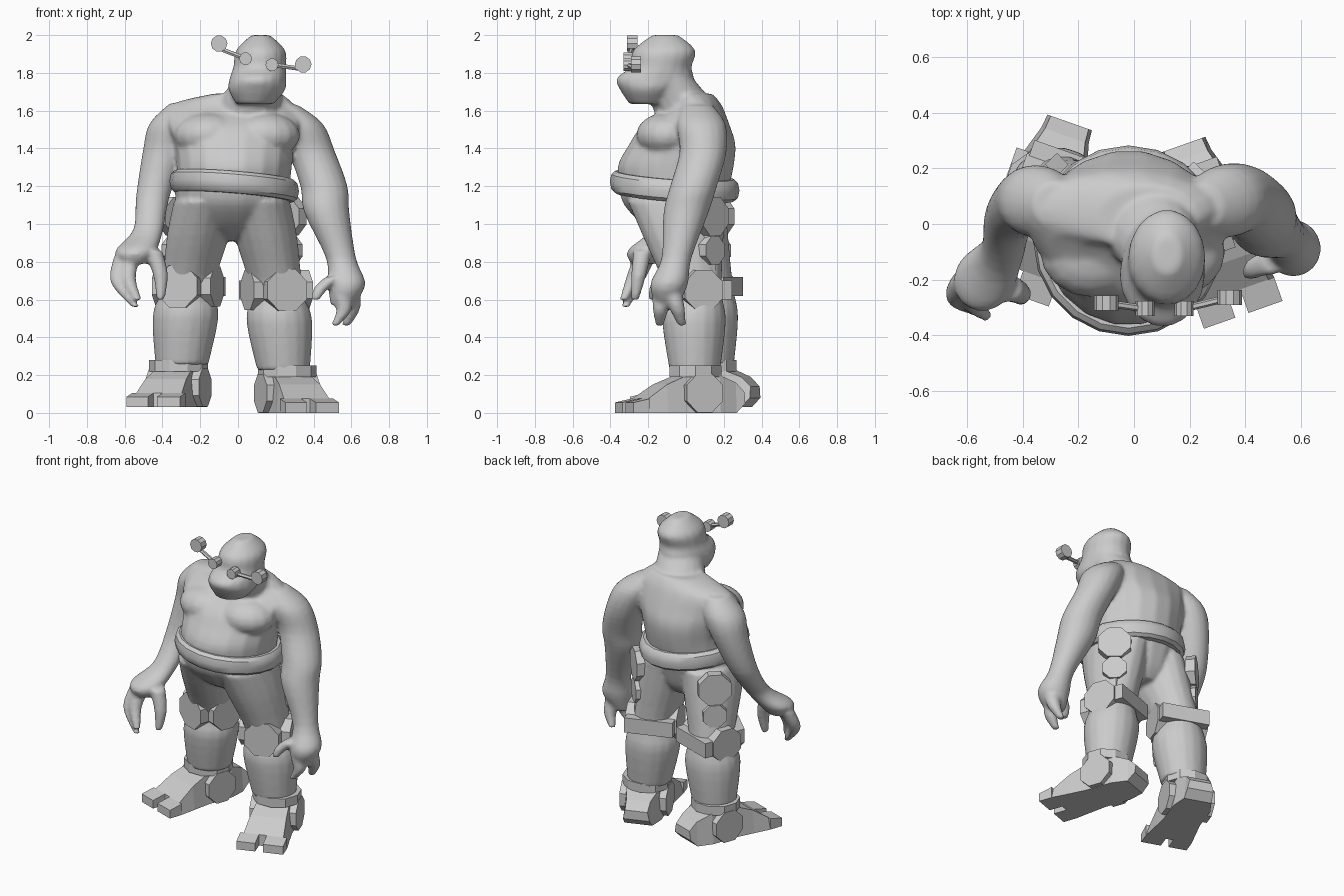
import bpy, bmesh, math
from mathutils import Matrix, Vector

cube = bpy.data.objects.get("Cube")
if cube:
    bpy.data.objects.remove(cube)

colour = (0.6, 0.6, 0.6, 1)
grey = bpy.data.materials.new("plain grey")
grey.use_nodes = True
grey.diffuse_color = colour
grey.node_tree.nodes["Principled BSDF"].inputs["Base Color"].default_value = colour


def finish(bm, name, organic=False):
    bmesh.ops.recalc_face_normals(bm, faces=bm.faces)
    mesh = bpy.data.meshes.new(name)
    bm.to_mesh(mesh)
    bm.free()
    mesh.materials.append(grey)
    part = bpy.data.objects.new(name, mesh)
    bpy.context.collection.objects.link(part)
    if organic:
        # weld overlapping volumes into one skin and relax it
        remesh = part.modifiers.new("weld", 'REMESH')
        remesh.mode = 'VOXEL'
        remesh.voxel_size = 0.012
        remesh.use_smooth_shade = True
        relax = part.modifiers.new("relax", 'SMOOTH')
        relax.factor = 0.5
        relax.iterations = 6
    return part


def skin(bm, rings):
    """Bridge rings of points and cap both ends."""
    loops = [[bm.verts.new(point) for point in ring] for ring in rings]
    for lower, upper in zip(loops, loops[1:]):
        for i in range(len(lower)):
            bm.faces.new((lower[i - 1], lower[i], upper[i], upper[i - 1]))
    bm.faces.new(loops[0])
    bm.faces.new(loops[-1])


def smooth_steps(sections, steps=4):
    """Pass a smooth curve through a few sections."""
    keys = [Vector(section) for section in sections]
    keys = [keys[0]] + keys + [keys[-1]]
    result = []
    for before, start, end, after in zip(keys, keys[1:], keys[2:], keys[3:]):
        for i in range(steps):
            t = i / steps
            bend = (end - before) * (1 - t) - (after - start) * t
            blend = t * t * (3 - 2 * t)
            result.append(start.lerp(end, blend) + bend * (t * (1 - t) / 2))
    return result + [keys[-1]]


def loft(bm, sections, sides=18):
    """Sections are x, y, z, x radius, y radius."""
    angles = [math.tau * i / sides for i in range(sides)]
    skin(bm, [[(x + rx * math.cos(a), y + ry * math.sin(a), z) for a in angles]
              for x, y, z, rx, ry in sections])


def limb(bm, sections):
    """Smooth round limb; sections are x, y, z, radius."""
    loft(bm, [(*s, s[-1]) for s in smooth_steps(sections)])


def ball(bm, centre, radii):
    matrix = Matrix.Translation(centre) @ Matrix.Diagonal((*radii, 1))
    bmesh.ops.create_uvsphere(bm, u_segments=16, v_segments=10, radius=1, matrix=matrix)


def box(bm, centre, size):
    matrix = Matrix.Translation(centre) @ Matrix.Diagonal((*size, 1))
    bmesh.ops.create_cube(bm, size=1, matrix=matrix)


def rod(bm, start, end, radius, sides=8):
    start, end = Vector(start), Vector(end)
    axis = end - start
    matrix = (Matrix.Translation(start.lerp(end, 0.5))
              @ axis.to_track_quat('Z', 'Y').to_matrix().to_4x4()
              @ Matrix.Rotation(math.pi / sides, 4, 'Z'))
    bmesh.ops.create_cone(bm, cap_ends=True, segments=sides, radius1=radius,
                          radius2=radius, depth=axis.length, matrix=matrix)


# Torso and chest
body = bmesh.new()
loft(body, smooth_steps([(-.03, -.06, 1.15, .3, .28), (-.02, -.055, 1.3, .305, .31),
                         (-.02, -.02, 1.42, .32, .285), (-.02, 0, 1.52, .36, .235),
                         (-.03, .05, 1.63, .33, .14), (.05, .02, 1.69, .18, .12)]))
for x in (-.15, .14):
    ball(body, (x, -.1, 1.47), (.19, .165, .12))

# Neck and head
limb(body, [(.05, .02, 1.56, .18), (.07, -.03, 1.66, .16), (.12, -.11, 1.8, .125)])
loft(body, smooth_steps([(.09, -.2, 1.635, .1, .1), (.1, -.19, 1.71, .15, .16),
                         (.105, -.165, 1.77, .15, .205), (.115, -.135, 1.83, .14, .165),
                         (.12, -.115, 1.92, .13, .165), (.12, -.11, 2, .05, .07)]))

# Arms, from shoulder to knuckles
limb(body, [(.24, .06, 1.63, .08), (.32, .08, 1.53, .13), (.39, .09, 1.38, .125),
            (.455, .04, 1.2, .125), (.47, 0, 1.06, .12), (.545, -.05, .82, .08),
            (.575, -.09, .68, .1), (.55, -.1, .57, .06)])
limb(body, [(-.28, .07, 1.64, .08), (-.34, .08, 1.53, .13), (-.39, .08, 1.38, .115),
            (-.45, .02, 1.15, .09), (-.475, -.1, .97, .08), (-.54, -.2, .86, .11),
            (-.55, -.22, .79, .07)])

# Fingers and thumbs, bowed outwards
for base, tip, bow in (((.55, -.13, .62), (.51, -.14, .46), .03),
                       ((.6, -.07, .63), (.57, -.02, .46), .02),
                       ((.51, -.13, .72), (.41, -.18, .6), -.02),
                       ((-.61, -.21, .82), (-.54, -.32, .56), -.06),
                       ((-.57, -.23, .82), (-.53, -.33, .6), -.03),
                       ((-.45, -.23, .86), (-.41, -.27, .6), .02)):
    middle = Vector(base).lerp(tip, 0.5) + Vector((bow, 0, 0))
    limb(body, [(*base, .05), (*middle, .04), (*tip, .022)])
finish(body, "upper_body", True)

# Hips
trousers = bmesh.new()
loft(trousers, smooth_steps([(-.03, -.06, 1.2, .31, .3), (-.03, -.06, 1.1, .29, .27),
                             (-.03, -.02, .98, .22, .19), (-.03, .02, .91, .1, .1)]))

# Belt, slanting down towards the left and the back
bm = bmesh.new()
loft(bm, [(-.02, -.06, z, r, r) for z, r in
          ((-.058, .315), (-.04, .335), (0, .343), (.04, .335), (.058, .315))], 20)
for v in bm.verts:
    v.co.z += 1.195 - .08 * v.co.x - .07 * v.co.y
belt = finish(bm, "belt")
bpy.context.view_layer.objects.active = belt
belt.select_set(True)
bpy.ops.object.shade_smooth_by_angle(angle=math.radians(35))
belt.select_set(False)


def shoe(name, place):
    bm = bmesh.new()
    # heel to instep: distance ahead, half width, bottom, top
    skin(bm, [[(-w, -ahead, low), (w, -ahead, low),
               (w * .85, -ahead, top), (-w * .85, -ahead, top)]
              for ahead, w, low, top in ((-.25, .085, .05, .11), (-.2, .09, 0, .16),
                                         (-.1, .12, 0, .2), (.08, .12, 0, .2),
                                         (.2, .135, 0, .15), (.31, .15, 0, .075))])
    # two broad toes
    for inner, outer in ((-.03, -.15), (.02, .15)):
        skin(bm, [[(inner, y, 0), (outer, y, 0), (outer, y, top), (inner, y, top)]
                  for y, top in ((-.31, .075), (-.4, .055))])
    # ankle guard
    rod(bm, (-.15, 0, .105), (.15, 0, .105), .11)
    bm.transform(place)
    finish(bm, name)


def knee_guard(name, place):
    bm = bmesh.new()
    rod(bm, (-.165, 0, 0), (.165, 0, 0), .115)
    # front pad and back strap
    rod(bm, (0, -.17, 0), (0, 0, 0), .12)
    box(bm, (0, .08, 0), (.31, .16, .1))
    bm.transform(place)
    finish(bm, name)


def thigh_plates(name, thigh, outward):
    bm = bmesh.new()
    for height, radius in ((1.04, .11), (.86, .08)):
        outside = Vector((*thigh.xy, height)) + outward * .19
        rod(bm, outside - outward * .06, outside, radius)
    # strap joining the plates down to the knee
    strap = thigh + outward * .14
    rod(bm, (*strap.xy, .7), (*strap.xy, 1.08), .045, 6)
    finish(bm, name)


# Legs with their shoes, cuffs, guards and plates
for side, sign, hip, knee, ankle in (
        ("left", 1, (.11, -.05, 1.12), (.205, .04, .65), (.26, .05, 0)),
        ("right", -1, (-.175, -.05, 1.12), (-.265, .1, .67), (-.315, .13, .03))):
    hip, knee, ankle = Vector(hip), Vector(knee), Vector(ankle)
    thigh = hip.lerp(knee, 0.4)
    calf = knee.lerp(ankle, 0.25)
    shin = knee.lerp(ankle, 0.65)
    loft(trousers, smooth_steps([(*hip, .165, .26), (*thigh, .165, .215), (*knee, .14, .15),
                                 (*calf, .175, .17), (*shin, .14, .135)]))

    turn = Matrix.Rotation(.34 * sign, 4, 'Z')
    shoe(side + "_shoe", Matrix.Translation(ankle) @ turn)
    knee_guard(side + "_knee_guard", Matrix.Translation(knee) @ turn)
    outward = Vector((.68 * sign, .73, 0))
    thigh_plates(side + "_thigh_plates", thigh.lerp(knee, 0.2) + Vector((0, .02, 0)), outward)

    cuff = bmesh.new()
    loft(cuff, [(ankle.x, ankle.y, ankle.z + rise, .155, .145) for rise in (.19, .25)], 10)
    finish(cuff, side + "_ankle_cuff")
finish(trousers, "trousers", True)

# Eyes, and the trumpet ears on their stalks
for side, eye, ear in (("right", (.04, -.305, 1.875), (-.1, -.285, 1.955)),
                       ("left", (.18, -.305, 1.843), (.345, -.265, 1.845))):
    depth = Vector((0, .027, 0))
    for part, centre, radius in (("eye", Vector(eye), .034), ("ear", Vector(ear), .044)):
        bm = bmesh.new()
        rod(bm, centre - depth, centre + depth, radius, 10)
        finish(bm, side + "_" + part)
    stalk = bmesh.new()
    rod(stalk, eye, Vector(ear) - Vector((0, 0, .025)), .013, 6)
    finish(stalk, side + "_ear_stalk")
